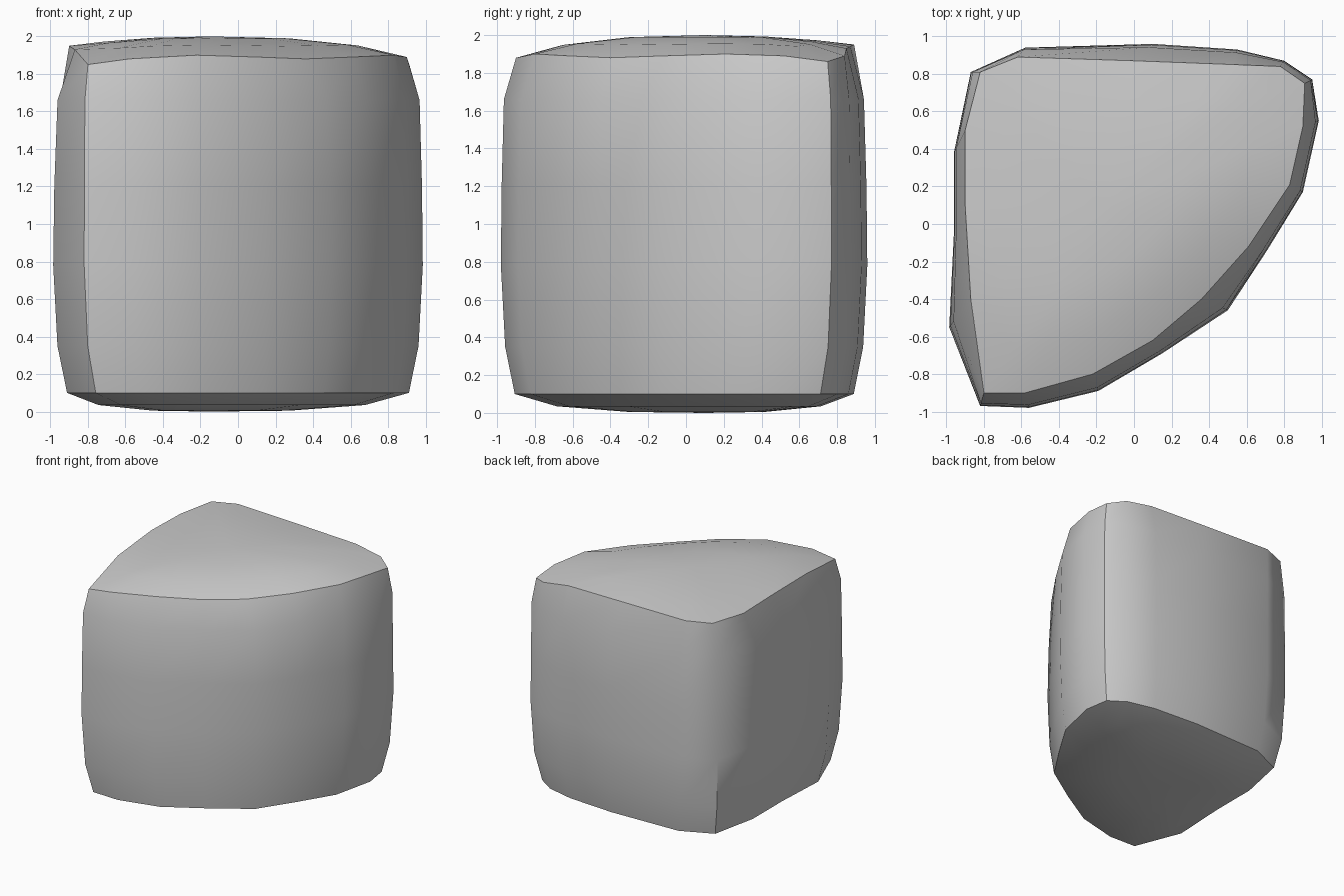
import bpy, bmesh
from mathutils import Vector

if "Cube" in bpy.data.objects:
    bpy.data.objects.remove(bpy.data.objects["Cube"])

# Plan outline of the stone: upper rim (x, y, z) and belly (x, y), counter-clockwise from front left
RIM = [(-.80, -.90, 1.85), (-.58, -.90, 1.88), (-.22, -.80, 1.90), (.10, -.62, 1.89),
       (.36, -.40, 1.88), (.61, -.12, 1.89), (.83, .21, 1.90), (.90, .52, 1.89),
       (.91, .75, 1.86), (.78, .84, 1.89), (.53, .85, 1.93), (.0, .87, 1.94),
       (-.62, .89, 1.95), (-.82, .81, 1.95), (-.90, .50, 1.94), (-.90, .10, 1.95),
       (-.87, -.40, 1.93)]
BELLY = [(-.82, -.97), (-.56, -.98), (-.19, -.89), (.15, -.69), (.50, -.46), (.71, -.14),
         (.90, .17), (.985, .55), (.95, .77), (.80, .87), (.55, .93), (.10, .96),
         (-.58, .94), (-.87, .81), (-.96, .38), (-.96, -.05), (-.985, -.55)]
N = len(RIM)
bm = bmesh.new()


def add_ring(points):
    return [bm.verts.new(p) for p in points]


def bridge(lower, upper):
    for i in range(N):
        j = (i + 1) % N
        bm.faces.new((lower[i], lower[j], upper[j], upper[i]))


def inset(points, scale, z_mid, blend):
    # shrink a ring towards the middle while moving it to the dome height
    return [(-.15 + (x + .15) * scale, .1 + (y - .1) * scale, z + (z_mid - z) * blend)
            for x, y, z in points]


# Side walls: scaled belly outline low down, blending into the rim at the top
foot = [(x * .925, y * .925, .10) for x, y in BELLY]
walls = [foot]
for z, scale, mix in ((.35, .977, 0), (.78, 1, 0), (1.2, 1, .05), (1.66, 1, .2)):
    walls.append([((x + (r[0] - x) * mix) * scale, (y + (r[1] - y) * mix) * scale, z)
                  for (x, y), r in zip(BELLY, RIM)])
walls.append(RIM)

# Gently domed underside and top
under = [inset(foot, .4, .0, .95), inset(foot, .78, .0, .65)]
top = [inset(RIM, .75, 1.985, .65), inset(RIM, .4, 1.995, .95)]
rings = [add_ring(p) for p in under + walls + top]
for lower, upper in zip(rings, rings[1:]):
    bridge(lower, upper)
for ring, z in ((rings[0], 0), (rings[-1], 2)):
    c = bm.verts.new((-.15, .1, z))
    for i in range(N):
        bm.faces.new((ring[i], ring[(i + 1) % N], c))
bmesh.ops.recalc_face_normals(bm, faces=bm.faces)
for f in bm.faces:
    f.smooth = True

# Hard creases: both rims and the upright corners
for ring in (rings[2], rings[7]):
    for i in range(N):
        bm.edges.get((ring[i], ring[(i + 1) % N])).smooth = False
for column, last in ((0, 7), (8, 7), (13, 4)):
    for k in range(2, last):
        bm.edges.get((rings[k][column], rings[k + 1][column])).smooth = False

mesh = bpy.data.meshes.new("wedge_stone")
bm.to_mesh(mesh)
bm.free()
stone = bpy.data.objects.new("wedge_stone", mesh)
bpy.context.collection.objects.link(stone)
